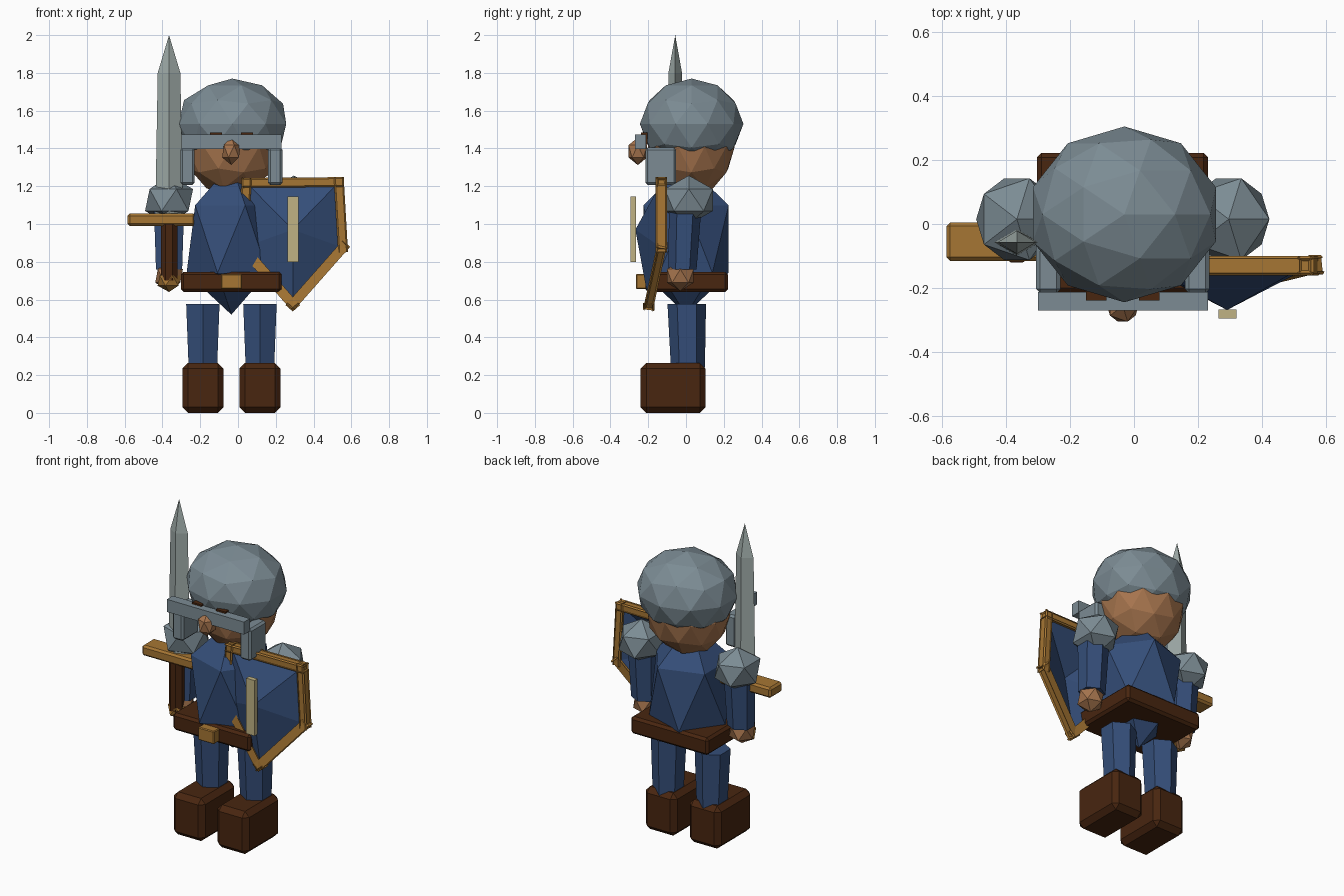
import bpy, bmesh, math
from mathutils import Vector, Matrix

if "Cube" in bpy.data.objects:
    bpy.data.objects.remove(bpy.data.objects["Cube"])

CX = -0.035  # the body's line of symmetry


def material(name, rgb):
    m = bpy.data.materials.new(name)
    m.diffuse_color = (*rgb, 1)
    m.use_nodes = True
    m.node_tree.nodes["Principled BSDF"].inputs["Base Color"].default_value = m.diffuse_color
    return m


STEEL = material("steel", (0.20, 0.26, 0.295))
BLUE = material("blue cloth", (0.035, 0.076, 0.19))
BROWN = material("brown leather", (0.065, 0.019, 0.005))
GOLD = material("gold", (0.38, 0.18, 0.033))
SKIN = material("skin", (0.38, 0.175, 0.075))
BLADE = material("blade steel", (0.34, 0.40, 0.385))
BEIGE = material("beige", (0.53, 0.45, 0.23))


def finish(name, bm, mat):
    bmesh.ops.recalc_face_normals(bm, faces=bm.faces)
    me = bpy.data.meshes.new(name)
    bm.to_mesh(me)
    bm.free()
    me.materials.append(mat)
    ob = bpy.data.objects.new(name, me)
    bpy.context.collection.objects.link(ob)
    return ob


def box(name, mat, x, y, z, bevel=0.0):
    """Box from its (min, max) extents, with chamfered edges."""
    bm = bmesh.new()
    bmesh.ops.create_cube(bm, size=1)
    for v in bm.verts:
        v.co = Vector([(a + b) / 2 + c * (b - a)
                       for c, (a, b) in zip(v.co, (x, y, z))])
    if bevel:
        bmesh.ops.bevel(bm, geom=bm.edges[:], offset=bevel, segments=1,
                        affect='EDGES', profile=0.5)
    return finish(name, bm, mat)


def ball(name, mat, centre, radii, sub=1):
    bm = bmesh.new()
    bmesh.ops.create_icosphere(bm, subdivisions=sub, radius=1)
    for v in bm.verts:
        v.co = Vector([c + p * r for c, p, r in zip(centre, v.co, radii)])
    return finish(name, bm, mat)


def loft(name, mat, sides, rings, turn=math.pi / 2):
    """Closed tube through rings of (x, y, z, rx, ry)."""
    bm = bmesh.new()
    loops = []
    for x, y, z, rx, ry in rings:
        loops.append([bm.verts.new((x + rx * math.cos(turn + i * math.tau / sides),
                                    y + ry * math.sin(turn + i * math.tau / sides), z))
                      for i in range(sides)])
    for a, b in zip(loops, loops[1:]):
        for i in range(sides):
            j = (i + 1) % sides
            bm.faces.new((a[i], a[j], b[j], b[i]))
    bm.faces.new(loops[0])
    bm.faces.new(loops[-1])
    bmesh.ops.remove_doubles(bm, verts=bm.verts, dist=1e-5)
    return finish(name, bm, mat)


# Torso, belt and buckle
ball("torso", BLUE, (CX, 0, 0.92), (0.265, 0.265, 0.40))
box("belt", BROWN, (-0.303, 0.231), (-0.215, 0.222), (0.64, 0.747), 0.015)
box("buckle", GOLD, (-0.09, 0.02), (-0.265, -0.205), (0.655, 0.735), 0.005)

# Head, helmet, nose and visor bar
ball("head", SKIN, (CX, 0.028, 1.41), (0.25, 0.23, 0.26), 2)
ball("helmet", STEEL, (-0.03, 0.03, 1.53), (0.30, 0.274, 0.24), 2)
ball("nose", SKIN, (CX, -0.255, 1.385), (0.055, 0.058, 0.073))
box("visor_bar", STEEL, (-0.30, 0.23), (-0.27, -0.212), (1.397, 1.475))

# Mirrored pairs: limbs, shoulders, cheek guards, eyes
for side, s in (("right", -1), ("left", 1)):
    x = CX + s * 0.151
    box(side + "_boot", BROWN, (x - 0.109, x + 0.109), (-0.24, 0.103), (0, 0.265), 0.03)
    loft(side + "_leg", BLUE, 6, [(x, 0.01, 0.24, 0.087, 0.09),
                                  (x, 0.004, 0.577, 0.102, 0.102)])
    x = CX + s * 0.082
    box(side + "_eye", BROWN, (x - 0.032, x + 0.032), (-0.238, -0.205), (1.42, 1.485))
    x = CX + s * 0.232
    box(side + "_cheek_guard", STEEL, (x - 0.038, x + 0.038), (-0.215, -0.052),
        (1.207, 1.405), 0.012)
    x = CX + s * 0.33
    ball(side + "_shoulder", STEEL, (x, 0.015, 1.127), (0.142, 0.15, 0.13))
    loft(side + "_arm", BLUE, 6, [(x, -0.018, 0.76, 0.08, 0.074),
                                  (x, -0.005, 1.08, 0.092, 0.086)])
    ball(side + "_hand", SKIN, (x, -0.03, 0.725), (0.082, 0.083, 0.08))

# Sword
SX, SY = -0.365, -0.057
loft("blade", BLADE, 4, [(SX, SY, 1.04, 0.073, 0.042),
                         (SX, SY, 1.80, 0.060, 0.036),
                         (SX, SY, 2.00, 0, 0)], 0)
box("crossguard", GOLD, (-0.585, -0.225), (-0.115, 0.005), (0.99, 1.055), 0.012)
loft("grip", BROWN, 8, [(SX, -0.075, 0.70, 0.047, 0.047),
                        (SX, -0.075, 1.00, 0.047, 0.047)], math.pi / 8)
ball("pommel", GOLD, (SX, -0.062, 0.70), (0.068, 0.068, 0.06))

# Shield: faceted panel bulging to a point
CORNERS = [Vector(p) for p in ((0.045, -0.13, 1.218), (0.535, -0.13, 1.222),
                               (0.555, -0.13, 0.875), (0.29, -0.195, 0.575),
                               (0.025, -0.13, 0.875))]
bm = bmesh.new()
rim = [bm.verts.new(c) for c in CORNERS]
tip = bm.verts.new((0.29, -0.268, 0.97))
for i in range(5):
    bm.faces.new((rim[i], rim[(i + 1) % 5], tip))
panel = finish("shield_panel", bm, BLUE)
solid = panel.modifiers.new("thickness", 'SOLIDIFY')
solid.thickness = 0.008
solid.offset = -1

# Shield rim: one square bar along each edge
for i in range(5):
    a, b = CORNERS[i], CORNERS[(i + 1) % 5]
    d = (b - a).normalized()
    out = Vector((0, -1, 0))
    out = (out - d * out.dot(d)).normalized()
    frame = Matrix((d, out, d.cross(out))).transposed()
    size = Vector(((b - a).length + 0.035, 0.045, 0.036))
    bm = bmesh.new()
    bmesh.ops.create_cube(bm, size=1)
    for v in bm.verts:
        v.co = (a + b) / 2 + frame @ (v.co * size)
    bmesh.ops.bevel(bm, geom=bm.edges[:], offset=0.008, segments=1,
                    affect='EDGES', profile=0.5)
    finish("shield_rim_%d" % (i + 1), bm, GOLD)

# Upright emblem bar on the shield front
box("shield_bar", BEIGE, (0.263, 0.32), (-0.295, -0.266), (0.80, 1.145))
